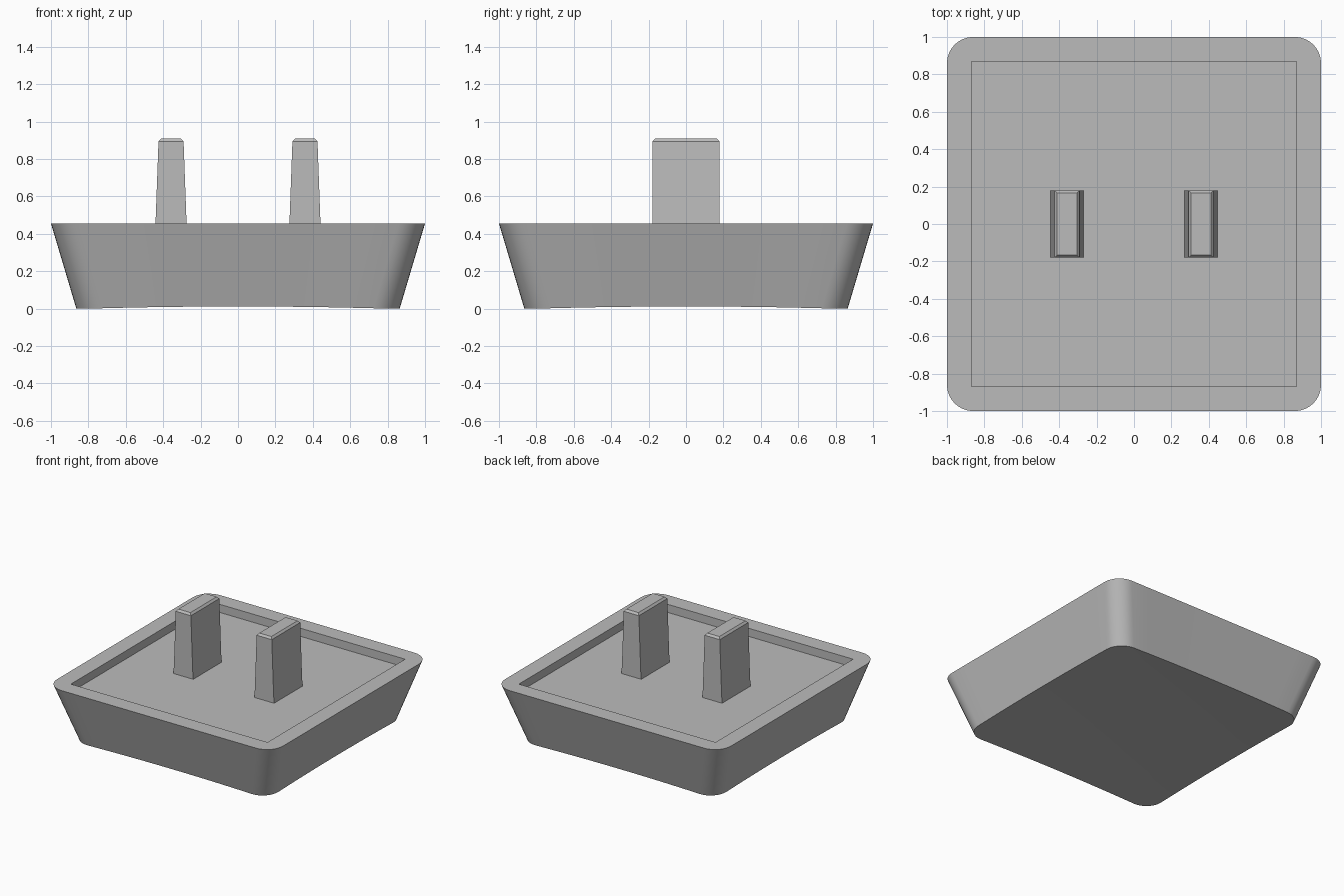
import bpy, bmesh, math

cube = bpy.data.objects.get("Cube")
if cube:
    bpy.data.objects.remove(cube)

GREY = (0.5, 0.5, 0.5, 1)
TOP, FLOOR, WELL = 0.455, 0.39, 0.87
grey = bpy.data.materials.new("light grey plastic")
grey.use_nodes = True
grey.diffuse_color = GREY
grey.node_tree.nodes["Principled BSDF"].inputs["Base Color"].default_value = GREY


def rounded_square(half, radius, arc=8, side=12):
    """Outline points, anticlockwise, with subdivided straight sides."""
    c = half - radius
    pts = []
    for q in range(4):
        ca, sa = round(math.cos(q * math.pi / 2)), round(math.sin(q * math.pi / 2))
        local = [(half, -c + 2 * c * i / side) for i in range(side)]
        for i in range(arc):
            a = math.pi / 2 * i / arc
            local.append((c + radius * math.cos(a), c + radius * math.sin(a)))
        pts += [(x * ca - y * sa, x * sa + y * ca) for x, y in local]
    return pts


def loft(name, loops):
    """Skin a stack of matching outlines and cap both ends."""
    bm = bmesh.new()
    rings = [[bm.verts.new(p) for p in loop] for loop in loops]
    n = len(rings[0])
    for a, b in zip(rings, rings[1:]):
        for i in range(n):
            j = (i + 1) % n
            bm.faces.new((a[i], a[j], b[j], b[i]))
    bm.faces.new(rings[0][::-1])
    bm.faces.new(rings[-1])
    bmesh.ops.remove_doubles(bm, verts=bm.verts, dist=0.0005)
    bmesh.ops.recalc_face_normals(bm, faces=bm.faces)
    mesh = bpy.data.meshes.new(name)
    bm.to_mesh(mesh)
    bm.free()
    mesh.materials.append(grey)
    obj = bpy.data.objects.new(name, mesh)
    bpy.context.collection.objects.link(obj)
    bpy.ops.object.select_all(action="DESELECT")
    obj.select_set(True)
    bpy.context.view_layer.objects.active = obj
    bpy.ops.object.shade_smooth_by_angle(angle=math.radians(15))
    return obj


# Tapered cap: shallow dished underside, sloping walls, flat rim, square well
base = rounded_square(0.865, 0.14)
rim = rounded_square(1.0, 0.14)
corner_sq = max(x * x + y * y for x, y in base)


def dish(t):
    return [(x * t, y * t, 0.025 * (1 - (x * x + y * y) * t * t / corner_sq))
            for x, y in base]


def clamp(v):
    return max(-WELL, min(WELL, v))


well = [(clamp(x), clamp(y)) for x, y in rim]
loft("cap_body", [dish(i / 8) for i in range(1, 9)] + [
    [(x, y, TOP) for x, y in rim],
    [(x, y, TOP) for x, y in well],
    [(x, y, FLOOR) for x, y in well]])

# Two tapered prongs with chamfered tips
SECTIONS = [(0.088, 0.18, FLOOR - 0.005), (0.083, 0.18, TOP),
            (0.067, 0.18, 0.893), (0.053, 0.166, 0.909)]
for name, cx in (("left_prong", 0.358), ("right_prong", -0.358)):
    loft(name, [[(cx + sx * hx, sy * hy, z)
                 for sx, sy in ((-1, -1), (1, -1), (1, 1), (-1, 1))]
                for hx, hy, z in SECTIONS])
